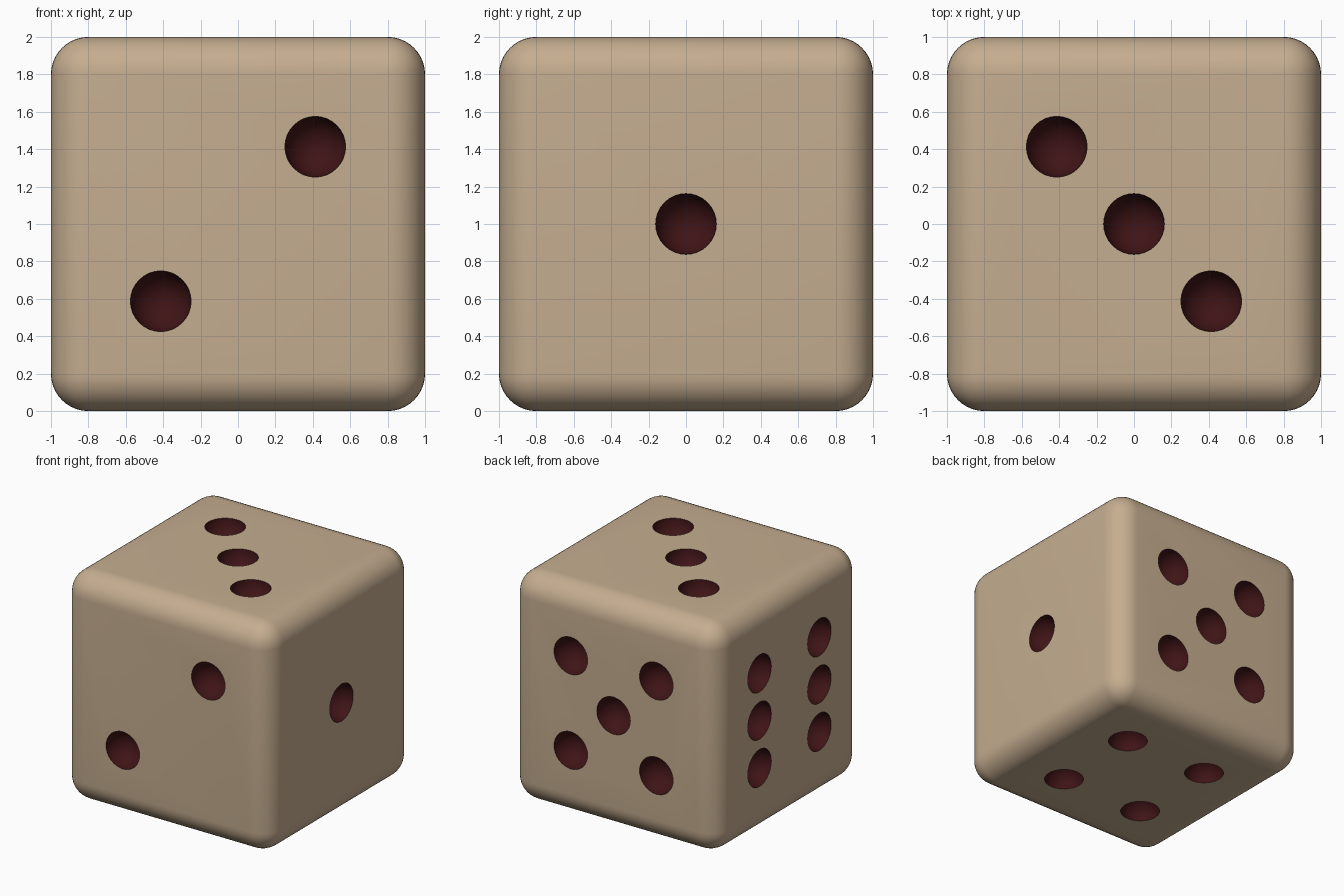
import bpy, bmesh, math
from mathutils import Matrix, Vector

if "Cube" in bpy.data.objects:
    bpy.data.objects.remove(bpy.data.objects["Cube"])

S = 0.413      # pip spacing
R = 0.163      # pip radius
SINK = 0.0     # offset of the dimple centres from the face


def material(name, color):
    m = bpy.data.materials.new(name)
    m.diffuse_color = (*color, 1)
    m.use_nodes = True
    m.node_tree.nodes["Principled BSDF"].inputs["Base Color"].default_value = m.diffuse_color
    return m


def new_object(name, bm, mat):
    me = bpy.data.meshes.new(name)
    bm.to_mesh(me)
    bm.free()
    ob = bpy.data.objects.new(name, me)
    me.materials.append(mat)
    bpy.context.collection.objects.link(ob)
    return ob


body_mat = material("body_tan", (0.56, 0.42, 0.28))
pip_mat = material("pip_dark_red", (0.05, 0.007, 0.008))

# Rounded cube body
bm = bmesh.new()
bmesh.ops.create_cube(bm, size=2, matrix=Matrix.Translation((0, 0, 1)))
bmesh.ops.bevel(bm, geom=bm.edges[:], offset=0.2, segments=10, profile=0.5,
                affect='EDGES', clamp_overlap=True)
die = new_object("die", bm, body_mat)

# Pip layouts: face normal, face u axis, face v axis, (u, v) positions
diag = [(-1, -1), (1, 1)]
anti = [(-1, 1), (1, -1)]
X, Y, Z = Vector((1, 0, 0)), Vector((0, 1, 0)), Vector((0, 0, 1))
faces = [
    (X, Y, Z, [(0, 0)]),
    (-Y, X, Z, diag),
    (Z, X, Y, anti + [(0, 0)]),
    (-Z, X, Y, diag + anti),
    (Y, X, Z, diag + anti + [(0, 0)]),
    (-X, Y, Z, [(u, v) for u in (-1, 1) for v in (-1, 0, 1)]),
]

# Spherical cutters for the dimples
bm = bmesh.new()
for n, u, v, spots in faces:
    turn = n.to_track_quat('Z', 'Y').to_matrix().to_4x4()
    for a, b in spots:
        pos = Z + n * (1 + SINK) + (u * a + v * b) * S
        bmesh.ops.create_uvsphere(bm, u_segments=32, v_segments=17, radius=R,
                                  matrix=Matrix.Translation(pos) @ turn)
cutter = new_object("pip_cutter", bm, pip_mat)
cutter.hide_render = True

# Carve the pips, keeping their own colour
mod = die.modifiers.new("pips", 'BOOLEAN')
mod.operation = 'DIFFERENCE'
mod.solver = 'EXACT'
mod.material_mode = 'TRANSFER'
mod.object = cutter
bpy.context.view_layer.objects.active = die
die.select_set(True)
bpy.ops.object.modifier_apply(modifier="pips")
bpy.data.objects.remove(cutter)
bpy.ops.object.shade_smooth_by_angle(angle=math.radians(35))
